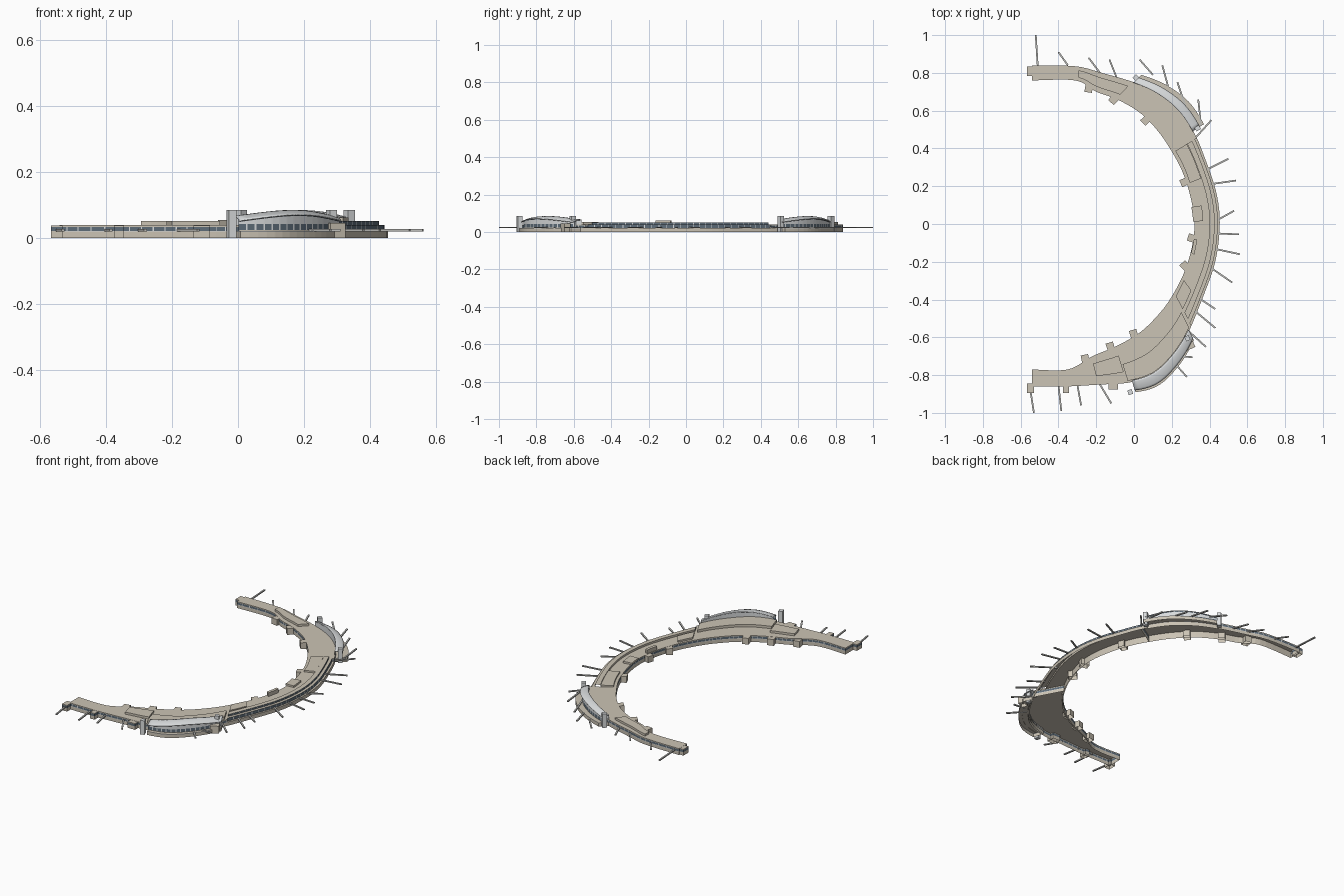
import bpy
import bmesh
import math
from mathutils import Vector

cube = bpy.data.objects.get("Cube")
if cube:
    bpy.data.objects.remove(cube)


def material(name, color):
    mat = bpy.data.materials.new(name)
    mat.use_nodes = True
    mat.diffuse_color = (*color, 1)
    mat.node_tree.nodes["Principled BSDF"].inputs["Base Color"].default_value = (*color, 1)
    return mat


MATS = [
    material("tan concrete", (.6, .55, .46)),
    material("blue grey glass", (.11, .15, .19)),
    material("pale metal", (.7, .72, .73)),
    material("bridge grey", (.52, .52, .5)),
]
TAN, GLASS, PALE, GREY = range(4)

# Plan of the crescent: matching points on the outer and inner edges
OUTER = [(-.54, -.86), (-.36, -.86), (-.18, -.85), (-.03, -.84), (.1, -.8), (.2, -.71),
         (.28, -.59), (.36, -.4), (.43, -.2), (.454, 0), (.435, .17), (.375, .35),
         (.32, .48), (.24, .6), (.13, .69), (0, .75), (-.17, .8), (-.31, .835), (-.54, .84)]
INNER = [(-.54, -.77), (-.35, -.77), (-.22, -.7), (-.09, -.645), (.03, -.575), (.12, -.49),
         (.19, -.4), (.26, -.27), (.305, -.13), (.32, 0), (.3, .14), (.255, .28),
         (.19, .4), (.12, .5), (.03, .59), (-.09, .66), (-.2, .7), (-.31, .76), (-.54, .76)]


def spline(pts, u):
    """Smooth curve through the points; u counts points."""
    last = len(pts) - 1
    i = min(int(u), last - 1)
    t = u - i
    a, b, c, d = (Vector(pts[min(max(k, 0), last)]) for k in range(i - 1, i + 3))
    return b + (c - a) * t / 2 + (a * 2 - b * 5 + c * 4 - d) * t * t / 2 + (b * 3 - a - c * 3 + d) * t ** 3 / 2


def plan(u, f):
    """Plan position: u along the crescent, f from inner to outer edge."""
    return spline(INNER, u).lerp(spline(OUTER, u), f)


def finish(name, bm):
    bmesh.ops.recalc_face_normals(bm, faces=bm.faces)
    mesh = bpy.data.meshes.new(name)
    bm.to_mesh(mesh)
    bm.free()
    for mat in MATS:
        mesh.materials.append(mat)
    obj = bpy.data.objects.new(name, mesh)
    bpy.context.collection.objects.link(obj)
    return obj


def sweep(name, u0, u1, profile, mats, arch=0, caps=False, pane=.9):
    """Sweep an (f, z) profile; narrow steps turn glass bands into mullions."""
    bays = max(2, round((u1 - u0) * 5))
    steps = sorted([k / bays for k in range(bays + 1)] + [(k + pane) / bays for k in range(bays)])
    bm = bmesh.new()
    rows = []
    for t in steps:
        lift = arch * math.sin(math.pi * t)
        row = []
        for f, z in profile:
            p = plan(u0 + (u1 - u0) * t, f)
            row.append(bm.verts.new((p.x, p.y, z + (lift if z > .048 else 0))))
        rows.append(row)
    for k, (a, b) in enumerate(zip(rows, rows[1:])):
        for j, mat in enumerate(mats):
            face = bm.faces.new((a[j], a[j + 1], b[j + 1], b[j]))
            face.material_index = PALE if mat == GLASS and k % 2 else mat
    if caps:
        for row in (rows[0], rows[-1]):
            for j in range(len(row) // 2 - 1):
                face = bm.faces.new((row[j], row[j + 1], row[-2 - j], row[-1 - j]))
                face.material_index = mats[j]
    return finish(name, bm)


def block(name, u0, u1, f0, f1, heights, mats):
    """Open-bottomed curved block with banded walls and a flat roof."""
    profile = [(f0, z) for z in heights] + [(f1, z) for z in reversed(heights)]
    return sweep(name, u0, u1, profile, mats + [TAN] + mats[::-1], caps=True)


def box(name, x, y, angle, size, z0, z1, mat, bottom=True):
    bm = bmesh.new()
    bmesh.ops.create_cube(bm, size=1)
    if not bottom:
        bmesh.ops.delete(bm, geom=[f for f in bm.faces if f.normal.z < -.5], context='FACES_ONLY')
    for v in bm.verts:
        v.co = (v.co.x * size[0], v.co.y * size[1], v.co.z * (z1 - z0))
    for f in bm.faces:
        f.material_index = mat
    obj = finish(name, bm)
    obj.location = (x, y, (z0 + z1) / 2)
    obj.rotation_euler.z = angle
    return obj


def heading(u):
    d = plan(u, 1) - plan(u, 0)
    return math.atan2(d.y, d.x)


# Crescent wings: concrete base, pale ledge, window band, fascia and roof
ROOF = .039
WALL = [0, .02, .022, .034, ROOF]
BANDS = [TAN, PALE, GLASS, TAN]
block("south_wing", 0, 6.3, 0, 1, WALL, BANDS)
block("north_wing", 11.8, 18, 0, 1, WALL, BANDS)

# Central concourse: the roof steps down in terraces towards the outer edge
sweep("central_concourse", 6.3, 11.8,
      [(0, z) for z in WALL] + [(.6, ROOF), (.6, .051), (.8, .051), (.8, .04), (.92, .04),
                                (.92, .022), (1, .022), (1, 0)],
      BANDS + [TAN, TAN, TAN, GLASS, TAN, GLASS, TAN, TAN])
sweep("inner_lining", 0, 18, [(.03, 0), (.03, ROOF - .001)], [TAN])

# Raised roof parts
block("north_arm_roof_block", 15.05, 16.9, .25, .75, [ROOF, .052], [TAN])
block("south_arm_roof_block", 1.95, 2.95, .25, .7, [ROOF, .052], [TAN])
block("south_hall_roof", 3, 6.2, .5, .95, [ROOF, .054], [TAN])
block("north_centre_roof_block", 10.5, 11.8, .12, .59, [ROOF, .049], [TAN])
block("south_centre_roof_block", 6.3, 6.9, .1, .5, [ROOF, .049], [TAN])
block("inner_roof_box", 9.1, 9.65, -.05, .35, [ROOF, .05], [TAN])
block("plant_room", 7.85, 8.4, .02, .15, [ROOF, .062], [TAN])

# Two arrival halls: podium, arched canopy, tall glass front and back wall
for side, u0, u1, f0, f1, apron in (("south", 3.15, 6.15, .96, 1.22, .05),
                                    ("north", 12.1, 15, .98, 1.27, .17)):
    block(side + "_podium", u0, u1, .95, f1 + apron, [0, .019, .022], [TAN, PALE])
    width = f1 - f0
    section = [(f0 + width * s / 6, .065 - .013 * (s / 6) ** 2) for s in range(7)]
    canopy = sweep(side + "_canopy", u0, u1, section, [PALE] * 6, arch=.018)
    solid = canopy.modifiers.new("thickness", 'SOLIDIFY')
    solid.thickness = .004
    solid.offset = 0
    for face in canopy.data.polygons:
        face.use_smooth = True
    front = f1 - width * .2
    sweep(side + "_glass_front", u0, u1,
          [(front, z) for z in (.02, .024, .042, .047, .049, .055)],
          [TAN, GLASS, PALE, PALE, GLASS], arch=.018, pane=.8)
    sweep(side + "_back_wall", u0, u1, [(f0, .03), (f0, .064)], [PALE], arch=.018)

# Pale towers at the canopy ends
for name, x, y, u in (("south_west", -.02, -.89, 3.2), ("south_east", .283, -.605, 6.1),
                      ("north_east", .337, .507, 12.2), ("north_west", .01, .775, 15)):
    box(name + "_tower", x, y, heading(u), (.026, .024), 0, .085, PALE)
box("south_podium_end", .295, -.645, heading(6), (.035, .05), 0, .045, TAN, False)

# Stair cores standing out from the inner edge
for k, u in enumerate((1.7, 2.75, 3.75, 7.3, 8.4, 10.6, 13.6, 15.1, 16.4)):
    p = plan(u, -.04)
    box(f"inner_stair_core_{k + 1}", p.x, p.y, heading(u), (.05, .04), 0, ROOF - .001, TAN, False)

# Service blocks on the outer edge and arm ends, banded like the walls
for k, (x, y, length) in enumerate(((-.11, -.85, .05), (-.36, -.87, .03),
                                    (-.548, -.87, .035), (-.548, .808, .035))):
    for part, z0, z1, mat in (("base", 0, .021, TAN), ("windows", .021, .034, GLASS),
                              ("roof", .034, ROOF - .001, TAN)):
        box(f"outer_service_{part}_{k + 1}", x, y, 0, (length, .05), z0, z1, mat, False)

# Boarding bridges: tip and root of each
BRIDGES = [
    (-.52, 1, -.51, .84), (-.4, .91, -.35, .84), (-.24, .88, -.18, .8), (-.13, .87, -.09, .77),
    (.03, .87, .1, .79), (.15, .84, .18, .73), (.23, .75, .28, .6), (.34, .66, .355, .52),
    (.41, .55, .32, .45), (.5, .345, .37, .28), (.54, .23, .4, .21), (.53, .07, .44, .02),
    (.555, -.055, .44, -.05), (.56, -.16, .42, -.13), (.52, -.31, .39, -.22),
    (.43, -.45, .34, -.39), (.43, -.55, .31, -.45), (.38, -.65, .27, -.55),
    (.31, -.705, .23, -.7), (.28, -.81, .2, -.72), (-.12, -.95, -.18, -.85),
    (-.28, -.96, -.3, -.85), (-.385, -.99, -.4, -.85), (-.53, -1, -.55, -.87)]
for k, (x, y, root_x, root_y) in enumerate(BRIDGES):
    dx, dy = root_x - x, root_y - y
    box(f"boarding_bridge_{k + 1}", x + dx / 2, y + dy / 2, math.atan2(dy, dx),
        (math.hypot(dx, dy), .009), .02, .027, GREY)
